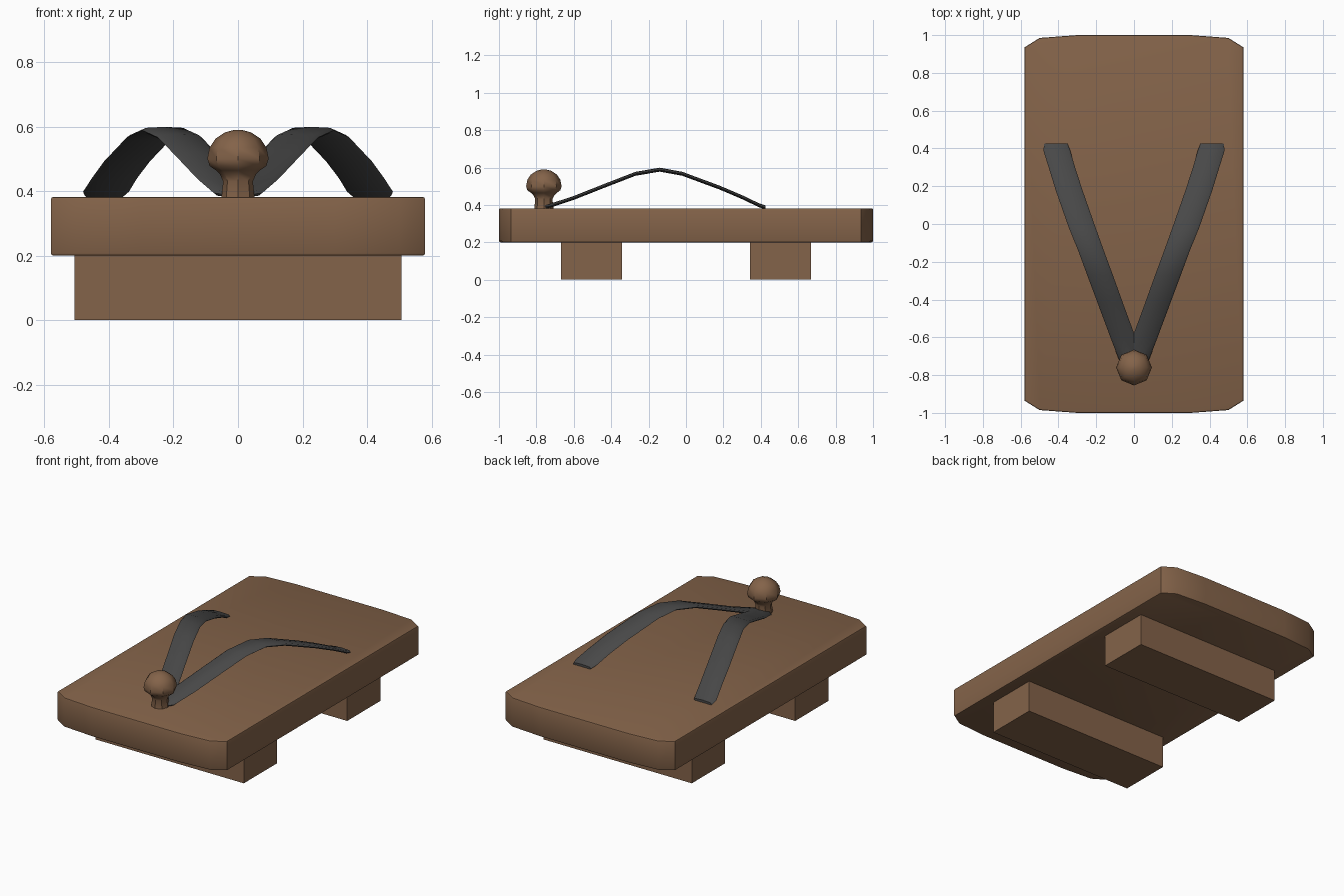
import bpy, bmesh, math

cube = bpy.data.objects.get("Cube")
if cube:
    bpy.data.objects.remove(cube, do_unlink=True)


def material(name, rgb):
    m = bpy.data.materials.new(name)
    m.use_nodes = True
    m.diffuse_color = (*rgb, 1)
    bsdf = next(n for n in m.node_tree.nodes if n.type == 'BSDF_PRINCIPLED')
    bsdf.inputs["Base Color"].default_value = (*rgb, 1)
    return m


WOOD = material("brown wood", (0.23, 0.125, 0.067))
CLOTH = material("charcoal cloth", (0.065, 0.065, 0.065))


def loft(name, rings, mat, bevel=0.0, angle=30):
    """Skin a list of equal-length closed rings and cap both ends."""
    bm = bmesh.new()
    loops = [[bm.verts.new(p) for p in ring] for ring in rings]
    n = len(loops[0])
    for a, b in zip(loops, loops[1:]):
        for i in range(n):
            j = (i + 1) % n
            bm.faces.new((a[i], a[j], b[j], b[i]))
    bm.faces.new(loops[0][::-1])
    bm.faces.new(loops[-1])
    bmesh.ops.recalc_face_normals(bm, faces=bm.faces)
    if bevel:
        rim = [e for e in bm.edges if len({round(v.co.z, 4) for v in e.verts}) == 1]
        bmesh.ops.bevel(bm, geom=rim, offset=bevel, segments=2, profile=0.5, affect='EDGES')
    me = bpy.data.meshes.new(name)
    bm.to_mesh(me)
    bm.free()
    me.materials.append(mat)
    ob = bpy.data.objects.new(name, me)
    bpy.context.collection.objects.link(ob)
    bpy.ops.object.select_all(action='DESELECT')
    ob.select_set(True)
    bpy.context.view_layer.objects.active = ob
    bpy.ops.object.shade_smooth_by_angle(angle=math.radians(angle))
    return ob


# Deck: a slab with clipped corners and gently bowed ends
quarter = [(0.58, 0.935), (0.50, 0.985), (0.30, 1.0)]
end = quarter + [(-x, y) for x, y in reversed(quarter)]
outline = end + [(-x, -y) for x, y in end]
loft("deck", [[(x, y, z) for x, y in outline] for z in (0.20, 0.382)], WOOD, bevel=0.008)

# Two cross blocks under the deck
for name, yc in (("front_tooth", -0.505), ("rear_tooth", 0.505)):
    box = [(sx * 0.507, yc + sy * 0.162) for sx, sy in ((1, 1), (-1, 1), (-1, -1), (1, -1))]
    loft(name, [[(x, y, z) for x, y in box] for z in (0.0, 0.205)], WOOD)

# Toe knob: eight-sided turned profile (radius, height)
profile = [(0.052, 0.375), (0.046, 0.43), (0.056, 0.452), (0.068, 0.464),
           (0.088, 0.478), (0.095, 0.50), (0.088, 0.535), (0.070, 0.562),
           (0.040, 0.582), (0.010, 0.59)]
loft("toe_knob", [[(r * math.sin(k * math.pi / 4), -0.76 + r * math.cos(k * math.pi / 4), z)
                   for k in range(8)] for r, z in profile], WOOD, angle=40)

# Straps: arched ribbons from the knob to the deck sides
# stations are (y, inner x, outer x, height)
stations = [(-0.755, -0.045, 0.045, 0.390), (-0.73, -0.057, 0.075, 0.394),
            (-0.60, -0.008, 0.125, 0.437), (-0.42, 0.058, 0.192, 0.508),
            (-0.27, 0.112, 0.248, 0.566), (-0.14, 0.160, 0.296, 0.588),
            (-0.02, 0.203, 0.345, 0.566), (0.18, 0.273, 0.415, 0.492),
            (0.30, 0.312, 0.452, 0.441), (0.39, 0.338, 0.480, 0.398),
            (0.425, 0.352, 0.475, 0.386)]
# ribbon cross-section as (fraction across, height offset)
section = [(0, 0), (0.08, 0.008), (0.5, 0.011), (0.92, 0.008),
           (1, 0), (0.92, -0.008), (0.5, -0.010), (0.08, -0.008)]
for name, side in (("left_strap", 1), ("right_strap", -1)):
    rings = [[(side * (a + (b - a) * t), y, z + dz) for t, dz in section]
             for y, a, b, z in stations]
    loft(name, rings, CLOTH, angle=60)
